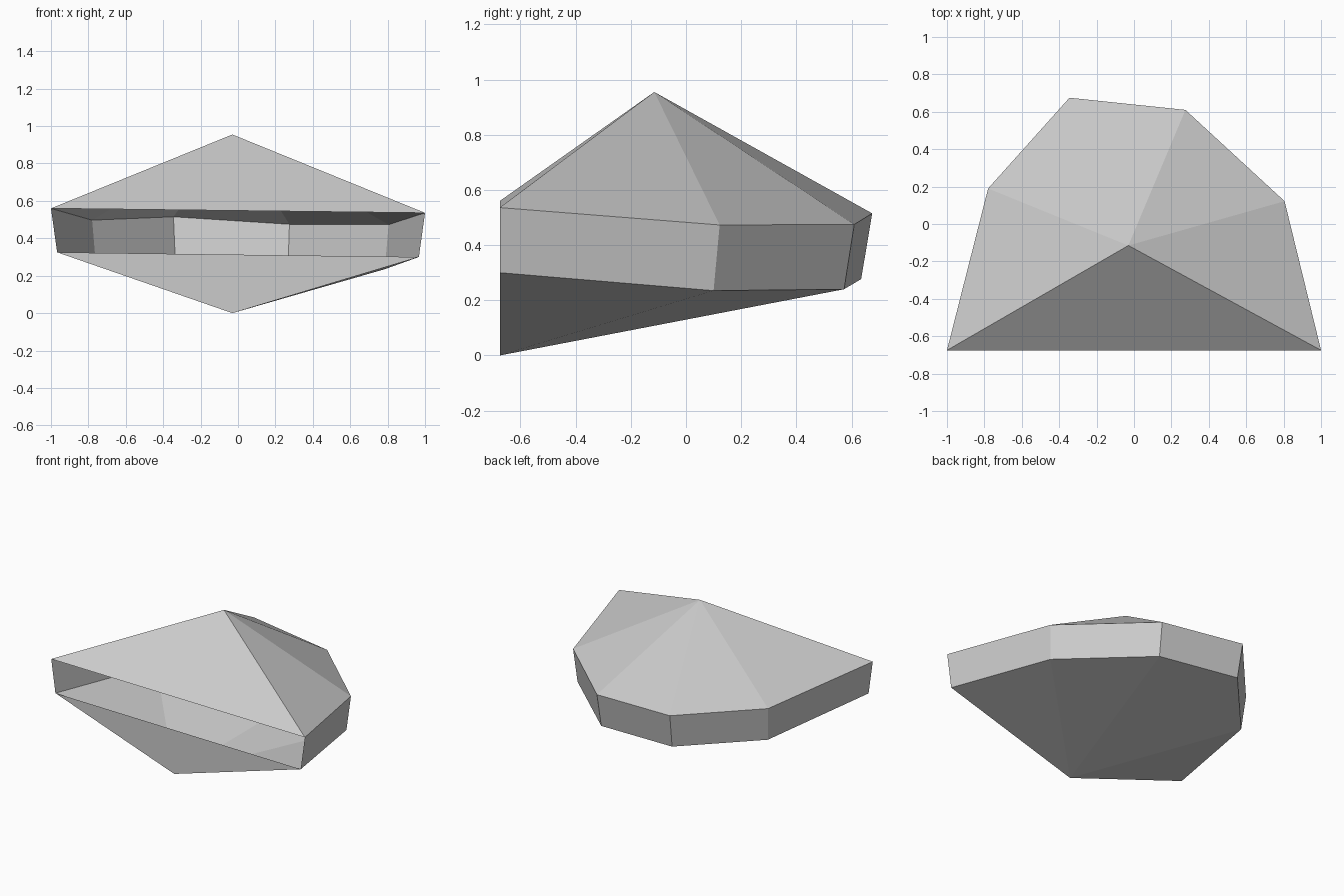
import bpy
import bmesh

if "Cube" in bpy.data.objects:
    bpy.data.objects.remove(bpy.data.objects["Cube"])

grey = bpy.data.materials.new("plain grey")
grey.diffuse_color = (0.6, 0.6, 0.6, 1)
grey.use_nodes = True
grey.node_tree.nodes["Principled BSDF"].inputs["Base Color"].default_value = grey.diffuse_color

# Outlines run from the front left corner round the back to the front right
upper_rim = [(-1, -0.675, 0.56), (-0.78, 0.19, 0.497), (-0.345, 0.675, 0.515),
             (0.275, 0.61, 0.475), (0.805, 0.122, 0.473), (1, -0.675, 0.536)]
lower_rim = [(-0.967, -0.675, 0.325), (-0.76, 0.165, 0.26), (-0.335, 0.635, 0.277),
             (0.267, 0.573, 0.24), (0.785, 0.1, 0.235), (0.967, -0.675, 0.3)]
roof_peak = (-0.03, -0.115, 0.955)
keel_point = (-0.03, -0.675, 0)


def make_part(name, build):
    bm = bmesh.new()
    build(bm)
    mesh = bpy.data.meshes.new(name)
    bm.to_mesh(mesh)
    bm.free()
    mesh.materials.append(grey)
    bpy.context.collection.objects.link(bpy.data.objects.new(name, mesh))


def fan(rim, tip, up):
    """Closed ring of triangles from a rim to a tip."""
    def build(bm):
        ring = [bm.verts.new(p) for p in rim]
        top = bm.verts.new(tip)
        for a, b in zip(ring, ring[1:] + ring[:1]):
            bm.faces.new((b, a, top) if up else (a, b, top))
    return build


def band(bm):
    """Thin wall between the rims, left open at the front."""
    low = [bm.verts.new(p) for p in lower_rim]
    high = [bm.verts.new(p) for p in upper_rim]
    for i in range(len(low) - 1):
        bm.faces.new((low[i + 1], low[i], high[i], high[i + 1]))


make_part("faceted_roof", fan(upper_rim, roof_peak, True))
make_part("side_wall", band)
make_part("pointed_base", fan(lower_rim, keel_point, False))
